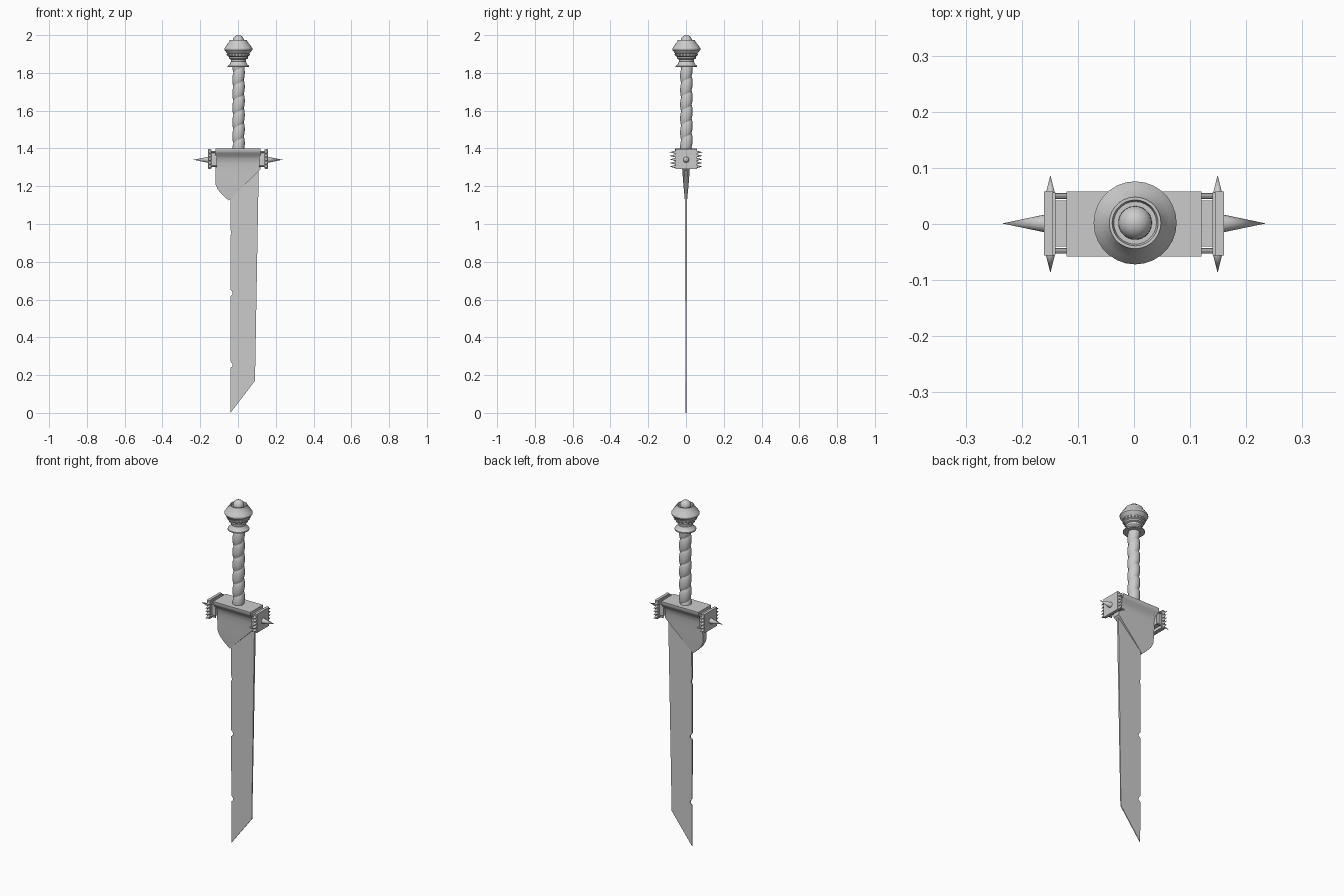
import bpy, bmesh, math
from mathutils import Matrix, Vector

if "Cube" in bpy.data.objects:
    bpy.data.objects.remove(bpy.data.objects["Cube"])

steel = bpy.data.materials.new("grey steel")
steel.diffuse_color = (0.6, 0.6, 0.6, 1)
steel.use_nodes = True
steel.node_tree.nodes["Principled BSDF"].inputs["Base Color"].default_value = steel.diffuse_color


def finish(bm, name, smooth=None):
    bmesh.ops.recalc_face_normals(bm, faces=bm.faces)
    me = bpy.data.meshes.new(name)
    bm.to_mesh(me)
    bm.free()
    ob = bpy.data.objects.new(name, me)
    bpy.context.collection.objects.link(ob)
    me.materials.append(steel)
    if smooth:
        bpy.ops.object.select_all(action='DESELECT')
        ob.select_set(True)
        bpy.context.view_layer.objects.active = ob
        bpy.ops.object.shade_smooth_by_angle(angle=math.radians(smooth))
    return ob


def add_box(bm, lo, hi):
    lo, hi = Vector(lo), Vector(hi)
    m = Matrix.Translation((lo + hi) / 2) @ Matrix.Diagonal((*(hi - lo), 1))
    bmesh.ops.create_cube(bm, size=1, matrix=m)


def add_cone(bm, base, tip, r1, r2=0.0, n=12):
    base, tip = Vector(base), Vector(tip)
    d = tip - base
    m = Matrix.Translation((base + tip) / 2) @ d.to_track_quat('Z', 'Y').to_matrix().to_4x4()
    bmesh.ops.create_cone(bm, cap_ends=True, segments=n, radius1=r1, radius2=r2,
                          depth=d.length, matrix=m)


def skin(bm, rings):
    """Join closed rings of points and cap both ends."""
    vs = [[bm.verts.new(p) for p in r] for r in rings]
    n = len(vs[0])
    for a, b in zip(vs, vs[1:]):
        for i in range(n):
            j = (i + 1) % n
            bm.faces.new((a[i], a[j], b[j], b[i]))
    bm.faces.new(vs[0])
    bm.faces.new(vs[-1])


def slab(name, outline, half, smooth=None):
    """Fill an x-z outline on both sides, half thickness given by height."""
    bm = bmesh.new()
    skin(bm, [[(x, s * half(z), z) for x, z in outline] for s in (-1, 1)])
    return finish(bm, name, smooth)


# Blade: slanted tip and chipped cutting edge
outline = [(-0.04, 0.0), (0.09, 0.17), (0.11, 1.30), (-0.04, 1.30)]
for z in (0.96, 0.64, 0.26):
    d = 0.004 if z > 0.9 else 0.011
    outline += [(-0.041, z + 0.015), (-0.041 + d, z), (-0.039 + d, z - 0.012), (-0.041, z - 0.022)]
slab("blade", outline, lambda z: 0.002 + 0.004 * z / 1.2)

# Collar: asymmetric sleeve, its section flaring up into the guard
section = [(1.4, 0.058), (1.385, 0.058), (1.375, 0.051), (1.36, 0.037), (1.345, 0.028),
           (1.32, 0.023), (1.29, 0.02), (1.25, 0.017), (1.21, 0.014), (1.18, 0.011),
           (1.15, 0.008), (1.125, 0.006)]


def collar_span(z):
    left = -0.12 if z > 1.21 else -0.12 + 0.07 * ((1.21 - z) / 0.085) ** 1.5
    right = 0.12 if z > 1.29 else -0.05 + 0.17 * (z - 1.125) / 0.165
    return left, max(right, left + 0.002)


bm = bmesh.new()
rings = []
for z, h in section:
    l, r = collar_span(z)
    rings.append([(l, -h, z), (r, -h, z), (r, h, z), (l, h, z)])
skin(bm, rings)
finish(bm, "guard_collar", 35)

# Guard ends: core, tie rods, plates and spikes, mirrored left and right
for s, side in ((-1, "left"), (1, "right")):
    bm = bmesh.new()
    add_box(bm, (0.115, -0.04, 1.31), (0.145, 0.042, 1.385))
    for y in (-0.048, 0.05):
        for z in (1.308, 1.382):
            add_cone(bm, (0.11, y, z), (0.145, y, z), 0.005, 0.005, 8)
    if s < 0:
        bmesh.ops.scale(bm, vec=(-1, 1, 1), verts=bm.verts)
    finish(bm, side + "_guard_core")

    bm = bmesh.new()
    add_box(bm, (0.140, -0.054, 1.293), (0.145, 0.056, 1.395))
    add_box(bm, (0.144, -0.056, 1.29), (0.16, 0.058, 1.398))
    if s < 0:
        bmesh.ops.scale(bm, vec=(-1, 1, 1), verts=bm.verts)
    finish(bm, side + "_guard_plate")

    bm = bmesh.new()
    add_cone(bm, (s * 0.158, 0.001, 1.34), (s * 0.235, 0.001, 1.34), 0.016, n=16)
    for i in range(5):
        z = 1.304 + 0.019 * i
        for t in (-1, 1):
            add_cone(bm, (s * 0.149, t * 0.055, z), (s * 0.149, t * 0.087, z), 0.0085, n=10)
    finish(bm, side + "_spikes", 40)

# Grip: spiral wrap with a stepped overlap
bm = bmesh.new()
rows, cols, pitch = 110, 24, 0.075
rings = []
for k in range(rows + 1):
    z = 1.39 + 0.46 * k / rows
    ring = []
    for i in range(cols):
        a = 2 * math.pi * i / cols
        f = ((z - 1.39) / pitch - i / cols) % 1
        r = 0.026 + 0.007 * math.sin(math.pi * min(1, f * 1.02)) ** 0.5
        ring.append((0.003 + r * math.cos(a), 0.002 + r * math.sin(a), z))
    rings.append(ring)
skin(bm, rings)
finish(bm, "grip", 40)

# Pommel: turned profile with flange, neck, bulb, groove and ball
profile = [(0.03, 1.83), (0.057, 1.83), (0.057, 1.837), (0.046, 1.845), (0.039, 1.86),
           (0.041, 1.872), (0.05, 1.876), (0.05, 1.885), (0.057, 1.89), (0.059, 1.903),
           (0.064, 1.908), (0.074, 1.922), (0.074, 1.93), (0.062, 1.948), (0.048, 1.965),
           (0.046, 1.973), (0.041, 1.973), (0.038, 1.962), (0.03, 1.962)]
profile += [(0.03 * math.cos(t * math.pi / 14), 1.97 + 0.03 * math.sin(t * math.pi / 14))
            for t in range(7)] + [(0.001, 2.0)]
bm = bmesh.new()
skin(bm, [[(0.002 + r * math.cos(math.tau * i / 28), 0.002 + r * math.sin(math.tau * i / 28), z)
           for i in range(28)] for r, z in profile])
finish(bm, "pommel", 30)

# Beads under the widest part of the pommel
bm = bmesh.new()
for i in range(20):
    a = math.tau * i / 20
    bmesh.ops.create_icosphere(bm, subdivisions=1, radius=0.005, matrix=Matrix.Translation(
        (0.002 + 0.058 * math.cos(a), 0.002 + 0.058 * math.sin(a), 1.897)))
finish(bm, "pommel_beads", 60)
